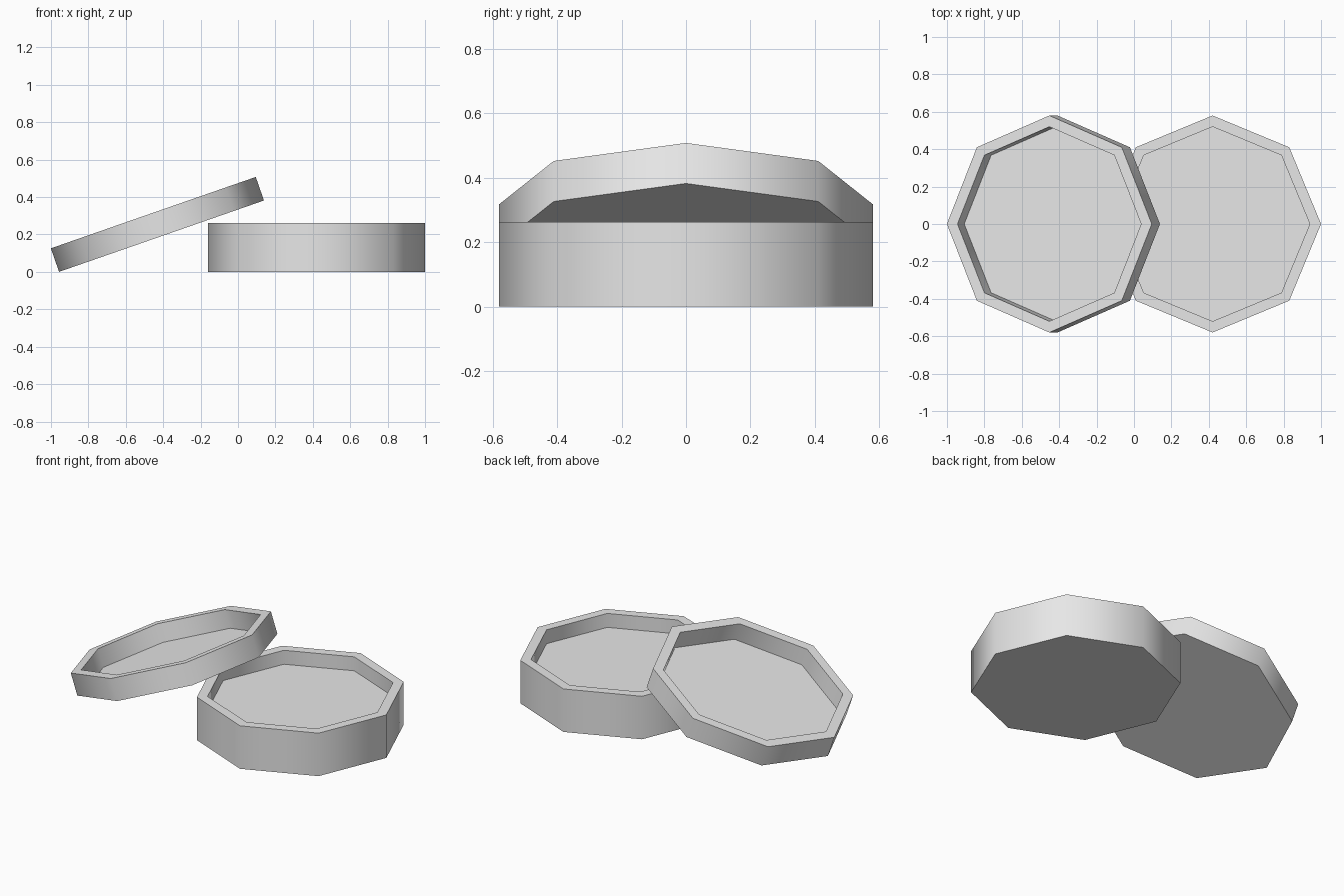
import bpy
import bmesh
import math
from mathutils import Matrix, Vector

SIDES = 8
RADIUS = 0.58
WALL = 0.06

cube = bpy.data.objects.get("Cube")
if cube:
    bpy.data.objects.remove(cube, do_unlink=True)

grey = bpy.data.materials.new("plain grey")
grey.use_nodes = True
grey.diffuse_color = (0.8, 0.8, 0.8, 1)
grey.node_tree.nodes["Principled BSDF"].inputs["Base Color"].default_value = (0.8, 0.8, 0.8, 1)


def octagonal_tray(name, height, depth, location, tilt=0):
    """Open octagonal tray standing on its own origin, with a recess in the top."""
    bm = bmesh.new()
    bmesh.ops.create_cone(bm, cap_ends=True, segments=SIDES, radius1=RADIUS,
                          radius2=RADIUS, depth=height,
                          matrix=Matrix.Translation((0, 0, height / 2)))
    # Rim and recess
    top = max(bm.faces, key=lambda f: f.calc_center_median().z)
    bmesh.ops.inset_region(bm, faces=[top], use_even_offset=True,
                           thickness=WALL * math.cos(math.pi / SIDES))
    floor = bmesh.ops.extrude_discrete_faces(bm, faces=[top])["faces"][0]
    bmesh.ops.translate(bm, verts=floor.verts, vec=Vector((0, 0, -depth)))
    bmesh.ops.recalc_face_normals(bm, faces=bm.faces)

    mesh = bpy.data.meshes.new(name)
    bm.to_mesh(mesh)
    bm.free()
    mesh.materials.append(grey)
    obj = bpy.data.objects.new(name, mesh)
    bpy.context.collection.objects.link(obj)
    obj.location = location
    obj.rotation_euler.y = tilt

    # Smooth around the walls, crisp at the rim and floor
    bpy.ops.object.select_all(action='DESELECT')
    obj.select_set(True)
    bpy.context.view_layer.objects.active = obj
    bpy.ops.object.shade_smooth_by_angle(angle=math.radians(50))
    return obj


# Box body
octagonal_tray("box_base", 0.262, 0.085, (0.42, 0, 0))

# Upturned lid leaning over the box
octagonal_tray("box_lid", 0.133, 0.11, (-0.409, 0, 0.191), math.radians(-19.2))
